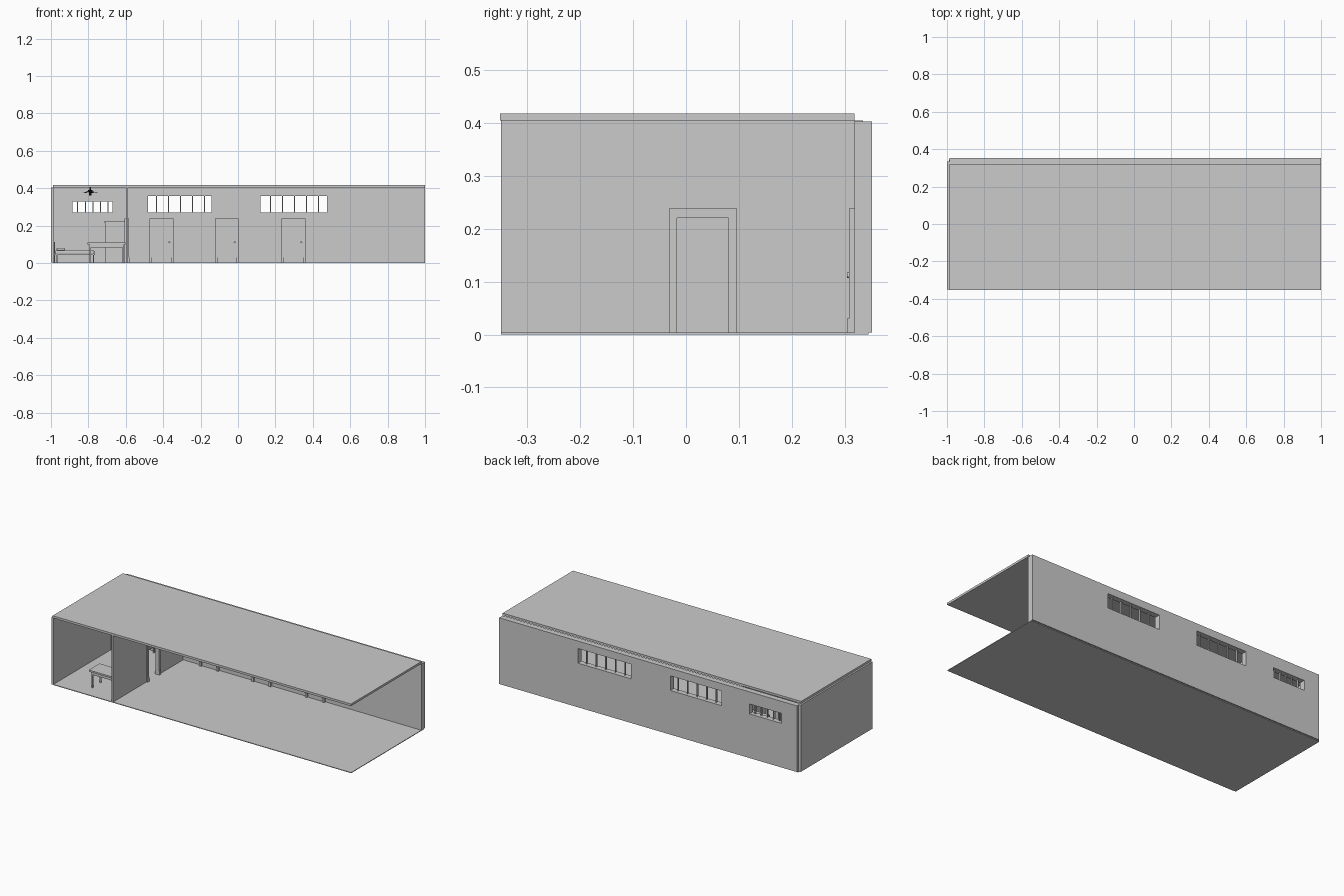
import bpy, math
from mathutils import Matrix

black = bpy.data.materials.new("black")
black.diffuse_color = (0.01, 0.01, 0.01, 1)


def box(name, x0, x1, y0, y1, z0, z1, bevel=0):
    bpy.ops.mesh.primitive_cube_add(size=1)
    o = bpy.context.object
    o.name = name
    o.data.transform(Matrix.Translation(((x0 + x1) / 2, (y0 + y1) / 2, (z0 + z1) / 2))
                     @ Matrix.Diagonal((x1 - x0, y1 - y0, z1 - z0, 1)))
    if bevel:
        m = o.modifiers.new("bevel", 'BEVEL')
        m.width, m.segments = bevel, 3
        bpy.ops.object.shade_smooth_by_angle()
    return o


def cut(target, *dims):
    c = box("cutter", *dims)
    m = target.modifiers.new("cut", 'BOOLEAN')
    m.object, m.operation, m.solver = c, 'DIFFERENCE', 'EXACT'
    bpy.context.view_layer.objects.active = target
    bpy.ops.object.modifier_apply(modifier=m.name)
    bpy.data.objects.remove(c)


def cyl(name, r, h, loc, rot=(0, 0, 0), r2=None):
    bpy.ops.mesh.primitive_cone_add(vertices=20, radius1=r, radius2=r if r2 is None else r2,
                                    depth=h, location=loc, rotation=rot)
    o = bpy.context.object
    o.name = name
    bpy.ops.object.shade_smooth_by_angle()
    return o


# Shell: open at the front and at the right end
box("floor", -0.99, 1, -0.35, 0.345, 0, 0.004)
box("roof", -0.99, 1, -0.352, 0.318, 0.405, 0.418)
box("left_wall", -1, -0.986, -0.35, 0.335, 0.002, 0.405)
back = box("back_wall", -0.986, 1, 0.318, 0.352, 0.004, 0.403)
part = box("partition_wall", -0.6, -0.588, -0.35, 0.318, 0.004, 0.405)

# Back wall windows with upright bars
for x0, x1, z0, z1, first, step in ((-0.885, -0.67, 0.27, 0.33, -0.857, 0.0405),
                                    (-0.482, -0.142, 0.27, 0.358, -0.435, 0.064),
                                    (0.12, 0.475, 0.27, 0.358, 0.174, 0.064)):
    cut(back, x0, x1, 0.3, 0.4, z0, z1)
    for i in range(5):
        x = first + i * step
        box("window_bar", x - 0.0025, x + 0.0025, 0.325, 0.335, z0, z1)

# Partition doorway with casing and plinth blocks
cut(part, -0.7, -0.5, -0.017, 0.08, -0.1, 0.22)
for y0, y1 in ((-0.032, -0.017), (0.08, 0.096)):
    box("doorway_jamb", -0.606, -0.582, y0, y1, 0.003, 0.22)
    box("doorway_plinth", -0.608, -0.58, y0, y1, 0.003, 0.03)
box("doorway_head", -0.606, -0.582, -0.032, 0.096, 0.22, 0.238)

# Three closed doors on the back wall
for cx in (-0.409, -0.06, 0.297):
    for s in (-1, 1):
        a, b = sorted((cx + s * 0.05, cx + s * 0.064))
        box("door_jamb", a, b, 0.308, 0.32, 0.0, 0.224)
        box("door_plinth", a, b, 0.304, 0.32, 0.0, 0.03)
    box("door_head", cx - 0.064, cx + 0.064, 0.308, 0.32, 0.224, 0.238)
    box("door_leaf", cx - 0.05, cx + 0.05, 0.313, 0.32, 0.002, 0.224)
    box("door_strip", cx + 0.028, cx + 0.031, 0.311, 0.314, 0.1, 0.21)
    cyl("door_knob", 0.005, 0.01, (cx + 0.042, 0.309, 0.112), (math.pi / 2, 0, 0))

# Bed along the back wall
box("headboard", -0.985, -0.978, 0.195, 0.312, 0.004, 0.113)
box("bed_frame", -0.978, -0.765, 0.2, 0.308, 0.042, 0.05)
box("mattress", -0.977, -0.768, 0.203, 0.305, 0.05, 0.068, 0.005)
box("pillow", -0.97, -0.925, 0.22, 0.29, 0.066, 0.082, 0.007)
for x in (-0.97, -0.775):
    for y in (0.205, 0.297):
        box("bed_leg", x, x + 0.006, y, y + 0.006, 0.004, 0.043)

# Desk against the partition
box("desk_top", -0.805, -0.602, -0.272, -0.17, 0.1, 0.11)
box("desk_apron", -0.793, -0.61, -0.265, -0.177, 0.083, 0.1)
for x in (-0.793, -0.618):
    for y in (-0.265, -0.185):
        box("desk_leg", x, x + 0.008, y, y + 0.008, 0.004, 0.083)

# Two-door wardrobe in the corner
box("wardrobe_body", -0.708, -0.601, 0.225, 0.316, 0.004, 0.215)
box("wardrobe_cap", -0.713, -0.601, 0.218, 0.318, 0.215, 0.224)
for x in (-0.702, -0.652):
    box("wardrobe_door", x, x + 0.047, 0.22, 0.226, 0.022, 0.21)

# Ceiling fan with drooping blades
fx, fy = -0.79, 0.0
fan = [cyl("fan_rod", 0.004, 0.02, (fx, fy, 0.396)),
       cyl("fan_hub", 0.006, 0.018, (fx, fy, 0.382), r2=0.014),
       cyl("fan_lamp", 0.006, 0.012, (fx, fy, 0.368))]
for i in range(5):
    b = box("fan_blade", 0.008, 0.042, -0.008, 0.008, -0.001, 0.001)
    b.data.transform(Matrix.Translation((fx, fy, 0.387))
                     @ Matrix.Rotation(i * math.tau / 5, 4, 'Z')
                     @ Matrix.Rotation(0.3, 4, 'Y'))
    fan.append(b)
for o in fan:
    o.data.materials.append(black)
